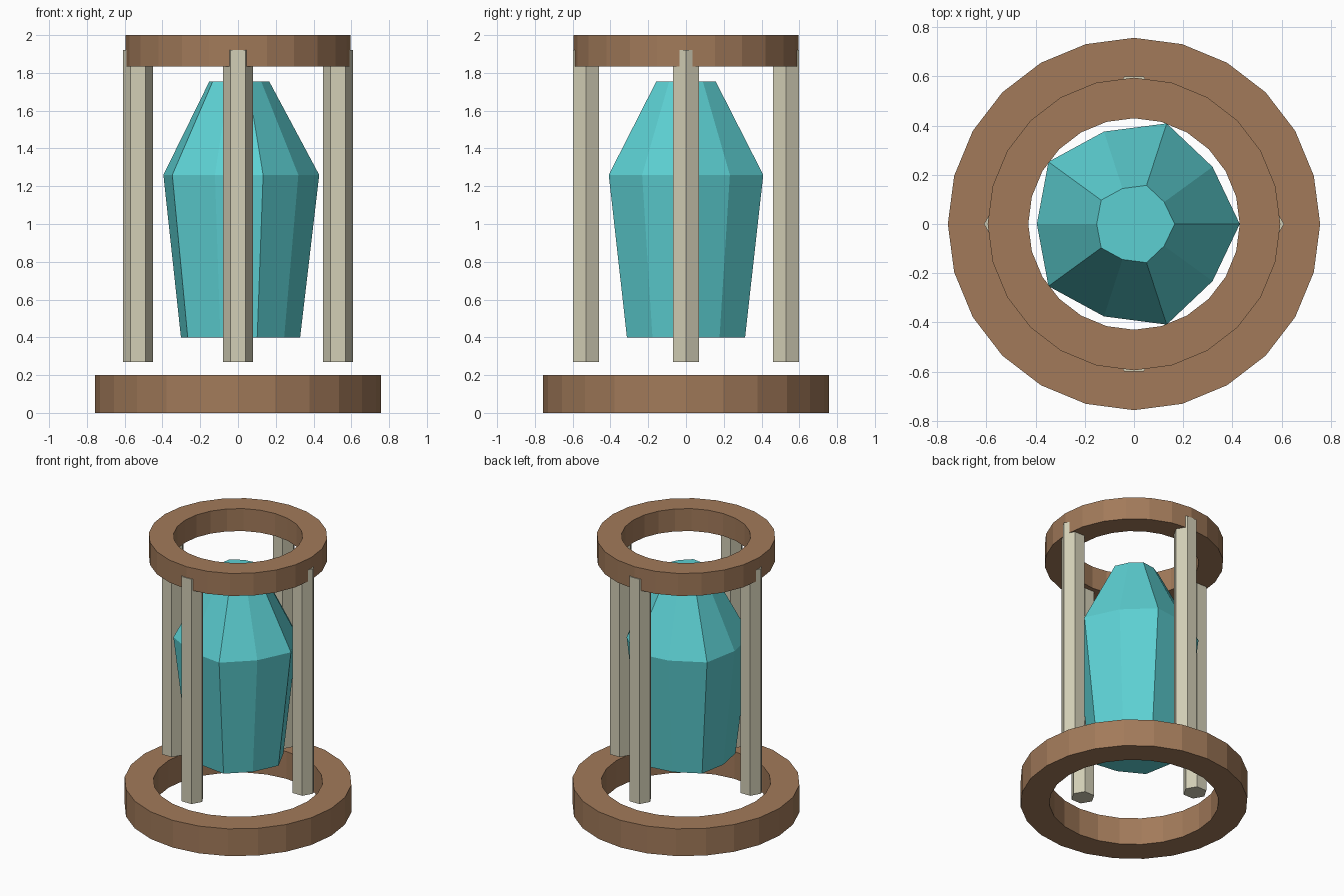
import bpy
import bmesh
from math import cos, sin, radians, tau

cube = bpy.data.objects.get("Cube")
if cube:
    bpy.data.objects.remove(cube, do_unlink=True)


def make_material(name, rgb):
    mat = bpy.data.materials.new(name)
    mat.use_nodes = True
    color = (*rgb, 1.0)
    mat.diffuse_color = color
    mat.node_tree.nodes["Principled BSDF"].inputs["Base Color"].default_value = color
    return mat


wood = make_material("brown_wood", (0.36, 0.195, 0.102))
stone = make_material("pale_stone", (0.65, 0.62, 0.47))
teal = make_material("teal_crystal", (0.108, 0.63, 0.65))


def loft(name, loops, mat, closed=False, location=(0, 0, 0)):
    """Bridge equal-length point loops; cap the ends, or join last to first."""
    bm = bmesh.new()
    rows = [[bm.verts.new(p) for p in loop] for loop in loops]
    n = len(rows[0])
    pairs = list(zip(rows, rows[1:]))
    if closed:
        pairs.append((rows[-1], rows[0]))
    else:
        bm.faces.new(rows[0][::-1])
        bm.faces.new(rows[-1])
    for a, b in pairs:
        for i in range(n):
            j = (i + 1) % n
            bm.faces.new((a[i], a[j], b[j], b[i]))
    bmesh.ops.recalc_face_normals(bm, faces=bm.faces)
    mesh = bpy.data.meshes.new(name)
    bm.to_mesh(mesh)
    bm.free()
    mesh.materials.append(mat)
    obj = bpy.data.objects.new(name, mesh)
    obj.location = location
    bpy.context.collection.objects.link(obj)
    return obj


def polygon(sides, z, *radii):
    """Points round a circle, cycling through the given radii."""
    points = []
    for i in range(sides):
        r = radii[i % len(radii)]
        points.append((r * cos(tau * i / sides), r * sin(tau * i / sides), z))
    return points


def ring(name, outer, inner, low, high):
    section = [(outer, low), (outer, high), (inner, high), (inner, low)]
    return loft(name, [polygon(24, z, r) for r, z in section], wood, closed=True)


# Floor ring and crown ring
ring("base_ring", 0.757, 0.564, 0.0, 0.2)
ring("top_ring", 0.595, 0.43, 1.835, 2.0)

# Four hexagonal pillars, all turned the same way
for side, angle in (("left", 0), ("back", 90), ("right", 180), ("front", 270)):
    a = radians(angle)
    loft(side + "_pillar", [polygon(6, z, 0.08) for z in (0.27, 1.92)], stone,
         location=(0.53 * cos(a), 0.53 * sin(a), 0))

# Floating crystal: ten sides with alternating radii
levels = [(0.4, 0.765), (1.26, 1.0), (1.755, 0.384)]
loft("crystal", [polygon(10, z, 0.43 * s, 0.395 * s) for z, s in levels], teal)
